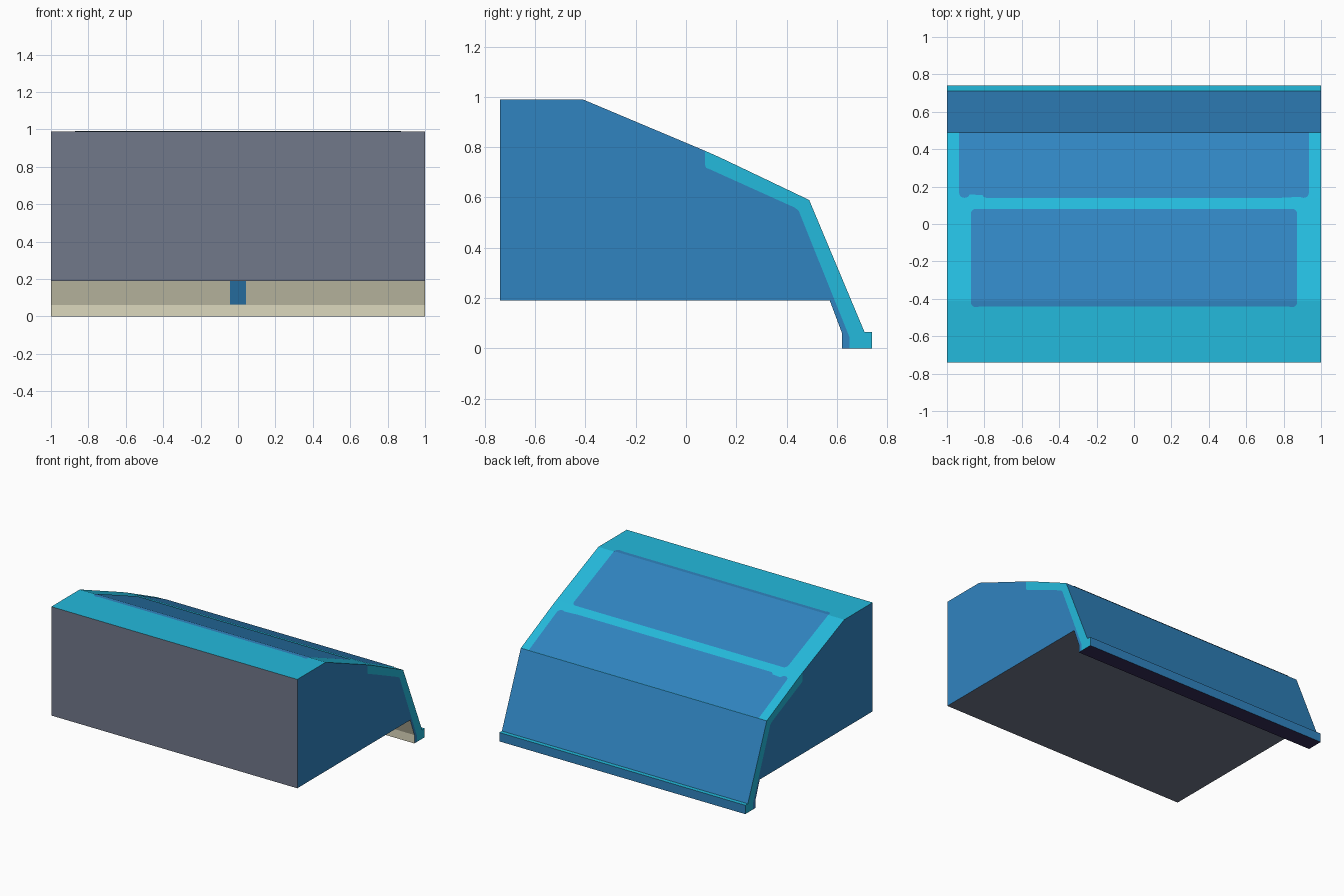
import bpy, bmesh, math
from mathutils import Vector

if "Cube" in bpy.data.objects:
    bpy.data.objects.remove(bpy.data.objects["Cube"])


def material(name, hex_code):
    def linear(c):
        c /= 255
        return c / 12.92 if c <= 0.04045 else ((c + 0.055) / 1.055) ** 2.4
    m = bpy.data.materials.new(name)
    m.diffuse_color = [linear(int(hex_code[i:i + 2], 16)) for i in (0, 2, 4)] + [1]
    m.use_nodes = True
    m.node_tree.nodes["Principled BSDF"].inputs["Base Color"].default_value = m.diffuse_color
    return m


GREY, CYAN, BLUE, BEIGE, INDIGO = range(5)
MATS = [material("slate grey", "71788A"), material("cyan", "24BADC"),
        material("blue", "3084C0"), material("beige", "DCD8BD"),
        material("dark indigo", "342C57")]


def make_object(name, bm, mats):
    mesh = bpy.data.meshes.new(name)
    bm.to_mesh(mesh)
    bm.free()
    for m in mats:
        mesh.materials.append(m)
    obj = bpy.data.objects.new(name, mesh)
    bpy.context.collection.objects.link(obj)
    return obj


# Body: side outline (y, z), each point with the colour of the wall that starts there
outline = [(-.74, .19, GREY), (-.74, .99, CYAN), (-.41, .99, CYAN), (.075, .786, CYAN),
           (.14, .757, CYAN), (.49, .59, BLUE), (.71, .065, CYAN), (.74, .065, BLUE),
           (.74, 0, INDIGO), (.65, 0, INDIGO), (.62, 0, BEIGE), (.62, .062, BEIGE),
           (.572, .19, GREY)]
# Inner edge of the cyan band on each side
band = [(.65, .045), (.455, .53), (.448, .548), (.432, .56), (.095, .712), (.08, .718), (.075, .73)]

bm = bmesh.new()
rings = []
for x in (-1, 1):
    ring = [bm.verts.new((x, y, z)) for y, z, _ in outline]
    inner = [bm.verts.new((x, y, z)) for y, z in band]
    rings.append(ring)
    side = bm.faces.new(ring[:4] + inner[::-1] + ring[9:])
    side.material_index = BLUE
    edge = bm.faces.new(ring[3:10] + inner)
    edge.material_index = CYAN
n = len(outline)
for i in range(n):
    j = (i + 1) % n
    f = bm.faces.new((rings[0][i], rings[0][j], rings[1][j], rings[1][i]))
    f.material_index = outline[i][2]
bmesh.ops.recalc_face_normals(bm, faces=bm.faces[:])
make_object("hood_body", bm, MATS)


# Painted top details: rounded flat shapes draped over the sloping top
def rounded(points, steps=5):
    out = []
    for i, (x, y, r) in enumerate(points):
        p = Vector((x, y))
        if r == 0:
            out.append(p)
            continue
        a = p + (Vector(points[i - 1][:2]) - p).normalized() * r
        b = p + (Vector(points[(i + 1) % len(points)][:2]) - p).normalized() * r
        c = a + b - p
        for k in range(steps + 1):
            t = math.pi / 2 * k / steps
            out.append(c + (b - c) * math.sin(t) + (a - c) * math.cos(t))
    return out


def top_height(y):
    top = outline[1:6]
    for (y0, z0, _), (y1, z1, _) in zip(top, top[1:]):
        if y <= y1 + 1e-5:
            return z0 + (z1 - z0) * (y - y0) / (y1 - y0)
    return top[-1][1]


def draped_plate(name, right_half):
    points = right_half + [(-x, y, r) for x, y, r in reversed(right_half)]
    bm = bmesh.new()
    bm.faces.new([bm.verts.new((p.x, p.y, 0)) for p in rounded(points)])
    bmesh.ops.triangulate(bm, faces=bm.faces[:])
    for y in (-.41, .075, .14):
        bmesh.ops.bisect_plane(bm, geom=bm.verts[:] + bm.edges[:] + bm.faces[:],
                               plane_co=(0, y, 0), plane_no=(0, 1, 0))
    for v in bm.verts:
        v.co.z = top_height(v.co.y) + .003
    make_object(name, bm, [MATS[BLUE]])


draped_plate("rear_top_panel", [(.81, .14, .02), (.81, .455, .03), (.878, .455, .03),
                                (.878, .14, .027), (.935, .14, .027), (.935, .49, 0)])
draped_plate("arch_stripe", [(.815, .025, .025), (.815, -.445, .027),
                             (.872, -.445, .027), (.872, .08, .025)])

# Blue patch on the sloping underside of the rear lip
bm = bmesh.new()
bm.faces.new([bm.verts.new(c) for c in ((-.042, .617, .064), (.042, .617, .064),
                                        (.042, .569, .19), (-.042, .569, .19))])
make_object("lip_patch", bm, [MATS[BLUE]])
